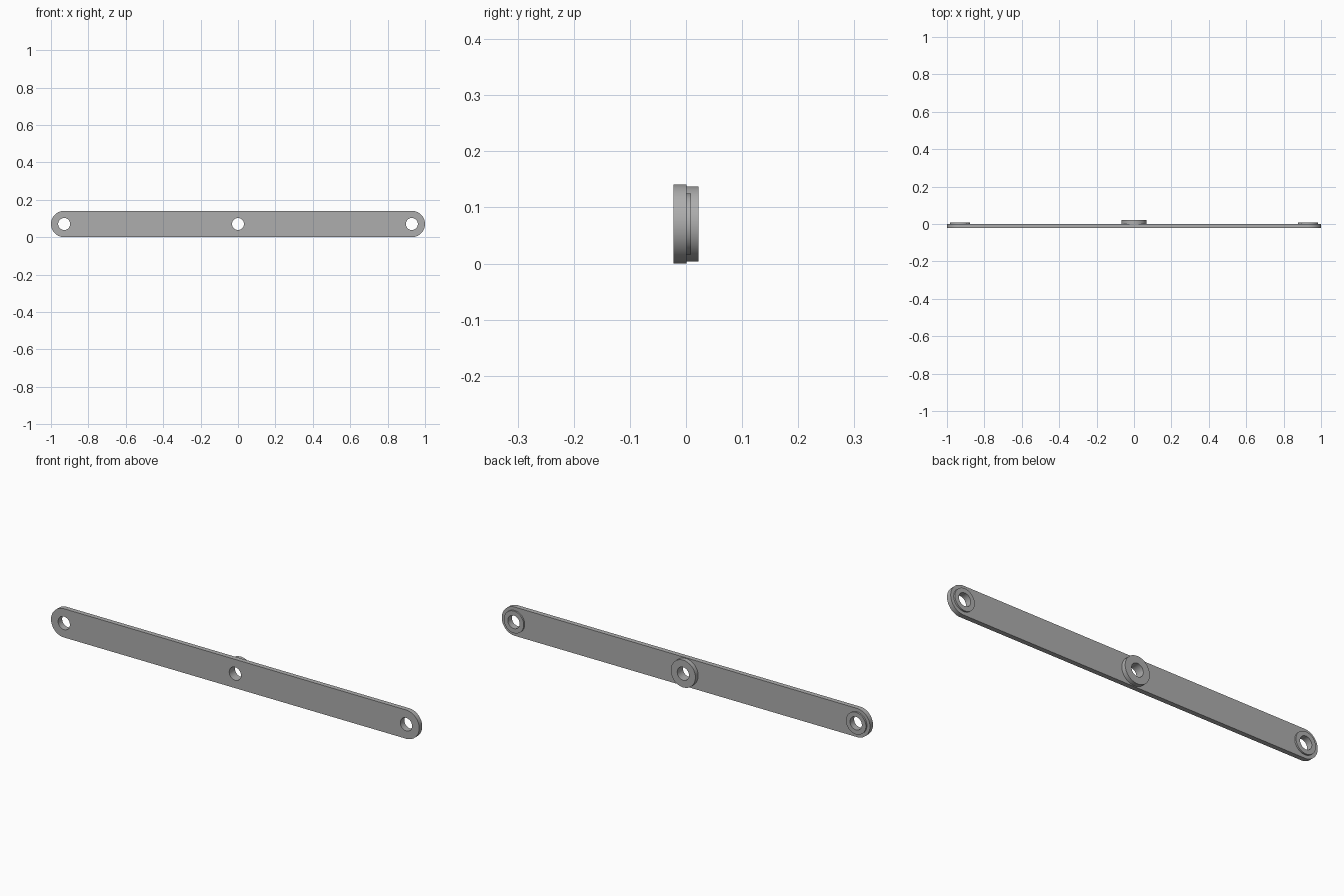
import bpy
import bmesh
from math import sin, cos, pi, radians
from mathutils import Vector

cube = bpy.data.objects.get("Cube")
if cube:
    bpy.data.objects.remove(cube)

HALF = 0.0705            # half height of the bar
REACH = 1 - HALF         # distance from the middle to the end holes
HOLE = 0.032
BACK = 0.001             # rear face of the bar
SEGMENTS = 64

grey = bpy.data.materials.new("grey metal")
grey.use_nodes = True
grey.diffuse_color = (0.42, 0.42, 0.42, 1)
grey.node_tree.nodes["Principled BSDF"].inputs["Base Color"].default_value = grey.diffuse_color


def arc(x, radius, start=0.0, sweep=2 * pi, count=SEGMENTS):
    return [(x + radius * cos(start + sweep * i / SEGMENTS),
             HALF + radius * sin(start + sweep * i / SEGMENTS)) for i in range(count)]


def plate(name, loops, front, back):
    """Fill an outline with holes and extrude it along y."""
    bm = bmesh.new()
    edges = []
    for loop in loops:
        verts = [bm.verts.new((x, front, z)) for x, z in loop]
        edges += [bm.edges.new((v, verts[i - 1])) for i, v in enumerate(verts)]
    bmesh.ops.triangle_fill(bm, edges=edges, use_beauty=True, normal=(0, -1, 0))
    extruded = bmesh.ops.extrude_face_region(bm, geom=bm.faces[:], use_keep_orig=True)
    moved = [g for g in extruded["geom"] if isinstance(g, bmesh.types.BMVert)]
    bmesh.ops.translate(bm, verts=moved, vec=Vector((0, back - front, 0)))
    bmesh.ops.recalc_face_normals(bm, faces=bm.faces[:])
    mesh = bpy.data.meshes.new(name)
    bm.to_mesh(mesh)
    bm.free()
    mesh.materials.append(grey)
    obj = bpy.data.objects.new(name, mesh)
    bpy.context.collection.objects.link(obj)
    bpy.ops.object.select_all(action="DESELECT")
    obj.select_set(True)
    bpy.context.view_layer.objects.active = obj
    bpy.ops.object.shade_smooth_by_angle(angle=radians(30))


# Long round-ended bar with three pin holes
outline = (arc(REACH, HALF, -pi / 2, pi, SEGMENTS + 1)
           + arc(-REACH, HALF, pi / 2, pi, SEGMENTS + 1))
holes = [arc(x, HOLE) for x in (-REACH, 0, REACH)]
plate("link_bar", [outline] + holes, -0.0225, BACK)

# Raised collars around the holes on the rear face
for name, x, radius, back in (("right_boss", -REACH, 0.054, 0.009),
                              ("middle_boss", 0, 0.067, 0.0225),
                              ("left_boss", REACH, 0.054, 0.009)):
    plate(name, [arc(x, radius), arc(x, HOLE)], BACK, back)
